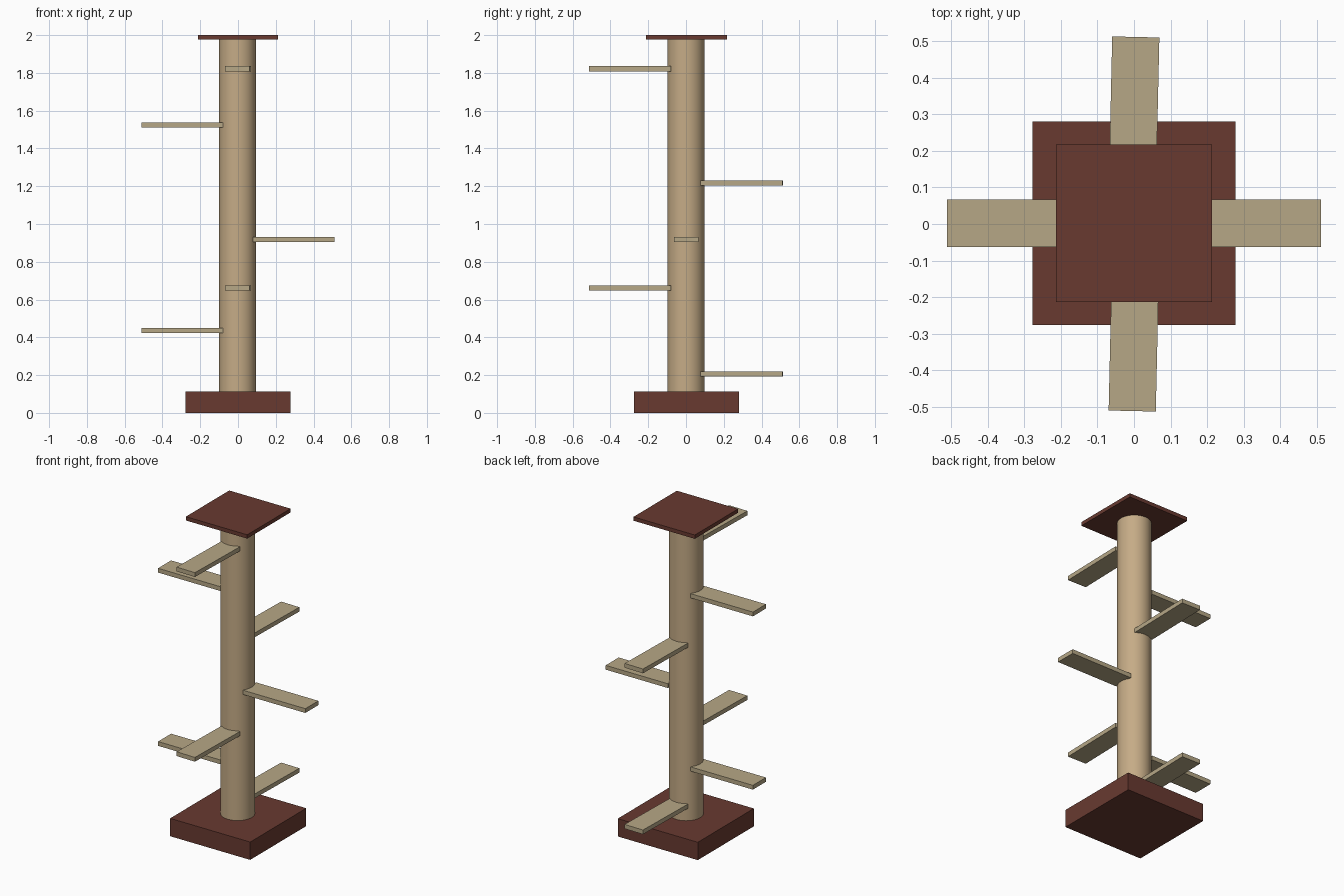
import bpy, math

if "Cube" in bpy.data.objects:
    bpy.data.objects.remove(bpy.data.objects["Cube"])

def material(name, rgb):
    m = bpy.data.materials.new(name)
    m.diffuse_color = (*rgb, 1)
    m.use_nodes = True
    m.node_tree.nodes["Principled BSDF"].inputs["Base Color"].default_value = m.diffuse_color
    return m

dark = material("dark_wood", (0.14, 0.042, 0.03))
tan = material("post_wood", (0.56, 0.41, 0.24))
pale = material("step_wood", (0.47, 0.39, 0.24))

def box(name, center, size, mat, angle=0):
    bpy.ops.mesh.primitive_cube_add(size=1, location=center)
    ob = bpy.context.object
    ob.name = name
    ob.scale = size
    ob.rotation_euler.z = angle
    bpy.ops.object.transform_apply(location=False, rotation=False, scale=True)
    ob.data.materials.append(mat)
    return ob

# Base block and top plate
box("base", (0, 0.002, 0.056), (0.556, 0.556, 0.112), dark)
box("top_plate", (0, 0.002, 1.988), (0.426, 0.43, 0.024), dark)

# Round post between them
z0, z1 = 0.112, 1.976
bpy.ops.mesh.primitive_cylinder_add(vertices=32, radius=0.098, depth=z1 - z0,
                                    location=(-0.002, 0, (z0 + z1) / 2))
post = bpy.context.object
post.name = "post"
post.data.materials.append(tan)
bpy.ops.object.shade_smooth_by_angle(angle=math.radians(30))

# Steps winding up the post, a quarter turn apart
heights = [0.206, 0.437, 0.662, 0.917, 1.217, 1.525, 1.822]
directions = [(0, 1), (-1, 0), (0, -1), (1, 0)]
for i, z in enumerate(heights):
    dx, dy = directions[i % 4]
    # front and back steps sit very slightly askew
    angle = math.radians(90 - 1.3) if dy else 0
    box(f"step_{i + 1}", (dx * 0.295, dy * 0.295 + (0 if dy else 0.002), z),
        (0.433, 0.129, 0.027), pale, angle)
